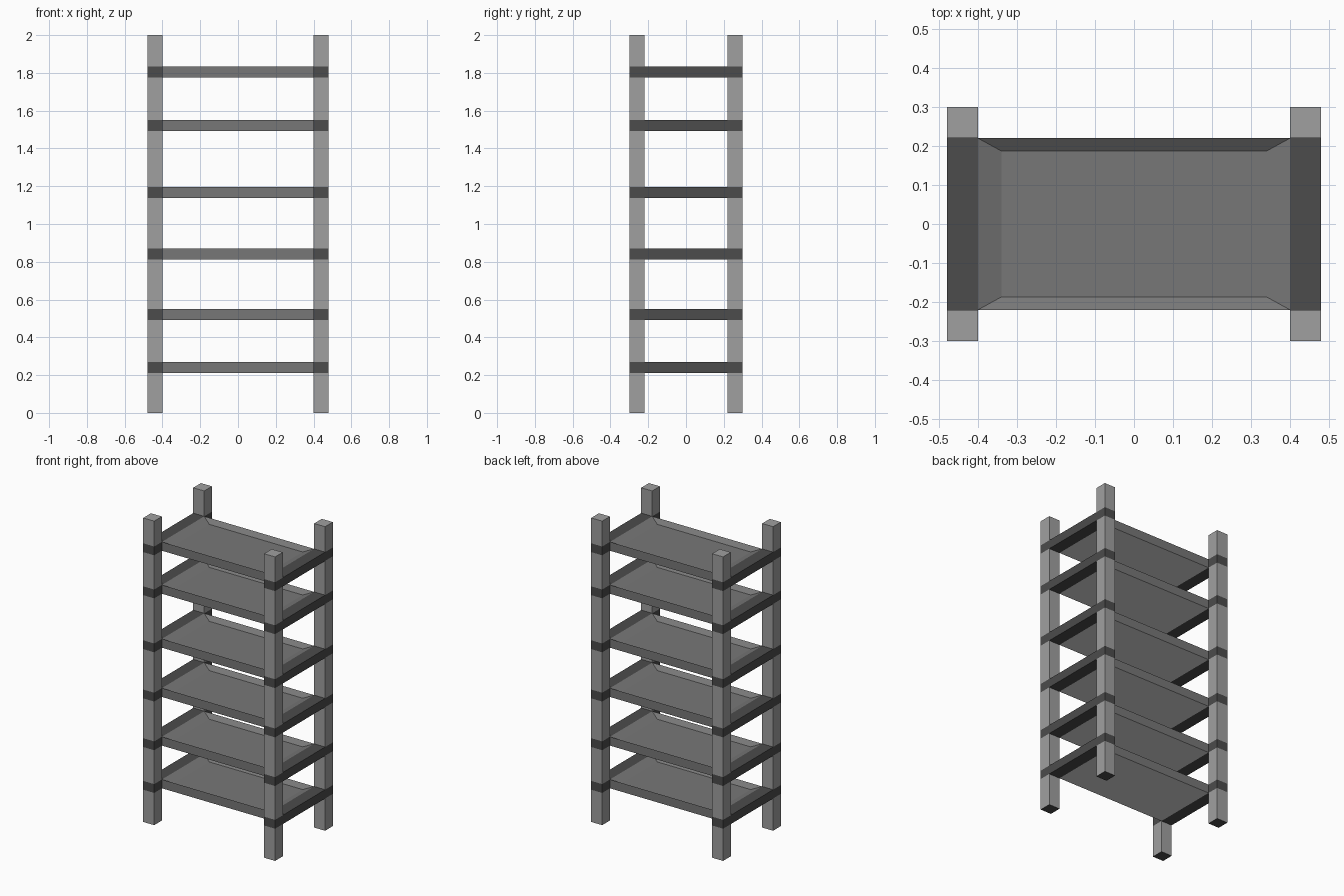
import bpy
import bmesh
from mathutils import Matrix, Vector

cube = bpy.data.objects.get("Cube")
if cube:
    bpy.data.objects.remove(cube, do_unlink=True)

HEIGHT = 2.0
OUT_X, OUT_Y = 0.48, 0.30      # outer faces of the posts
IN_X, IN_Y = 0.40, 0.22        # inner faces of the posts
SHELF_Z = [0.241, 0.522, 0.842, 1.166, 1.521, 1.804]
HALF = 0.029                   # half the shelf thickness
DEPTH = 0.024                  # how far the tray floor is sunk


def material(name, grey):
    mat = bpy.data.materials.new(name)
    mat.use_nodes = True
    colour = (grey, grey, grey, 1)
    mat.diffuse_color = colour
    mat.node_tree.nodes["Principled BSDF"].inputs["Base Color"].default_value = colour
    return mat


light_grey = material("light grey", 0.35)
mid_grey = material("mid grey", 0.185)
dark_grey = material("dark grey", 0.072)
pale_grey = material("pale grey", 0.7)


def box_mesh(low, high):
    low, high = Vector(low), Vector(high)
    bm = bmesh.new()
    bmesh.ops.create_cube(bm, size=1)
    size = high - low
    bm.transform(Matrix.Translation((low + high) / 2) @ Matrix.Diagonal((*size, 1)))
    return bm


def finish(bm, name, *mats):
    mesh = bpy.data.meshes.new(name)
    bm.to_mesh(mesh)
    bm.free()
    for mat in mats:
        mesh.materials.append(mat)
    obj = bpy.data.objects.new(name, mesh)
    bpy.context.collection.objects.link(obj)


# Corner posts, cut at every shelf: dark bands there and a dark foot
for side, sx in (("left", 1), ("right", -1)):
    for end, sy in (("front", -1), ("back", 1)):
        xs = sorted((sx * IN_X, sx * OUT_X))
        ys = sorted((sy * IN_Y, sy * OUT_Y))
        bm = box_mesh((xs[0], ys[0], 0), (xs[1], ys[1], HEIGHT))
        for z in SHELF_Z:
            for cut in (z - HALF, z + HALF):
                bmesh.ops.bisect_plane(bm, geom=bm.verts[:] + bm.edges[:] + bm.faces[:],
                                       plane_co=(0, 0, cut), plane_no=(0, 0, 1))
        for face in bm.faces:
            middle = face.calc_center_median().z
            banded = any(abs(middle - z) < HALF for z in SHELF_Z)
            face.material_index = int(banded or middle < 0.001)
        finish(bm, f"{end}_{side}_post", light_grey, dark_grey)

for number, z in enumerate(SHELF_Z, 1):
    bottom, top = z - HALF, z + HALF

    # Side rails joining the front and back posts
    for side, sx in (("left", 1), ("right", -1)):
        xs = sorted((sx * IN_X, sx * OUT_X))
        bm = box_mesh((xs[0], -IN_Y, bottom), (xs[1], IN_Y, top))
        finish(bm, f"{side}_rail_{number}", dark_grey)

    # Tray shelf with a shallow sunken floor, sloping sides and a pale underside
    bm = box_mesh((-IN_X, -IN_Y, bottom), (IN_X, IN_Y, top))
    underside = min(bm.faces, key=lambda f: f.calc_center_median().z)
    underside.material_index = 1
    lid = max(bm.faces, key=lambda f: f.calc_center_median().z)
    bmesh.ops.inset_individual(bm, faces=[lid], thickness=0.02)
    for vert in lid.verts:
        vert.co.x = 0.34 if vert.co.x > 0 else -0.34
        vert.co.y = 0.187 if vert.co.y > 0 else -0.187
        vert.co.z = top - DEPTH
    finish(bm, f"shelf_{number}", mid_grey, pale_grey)
